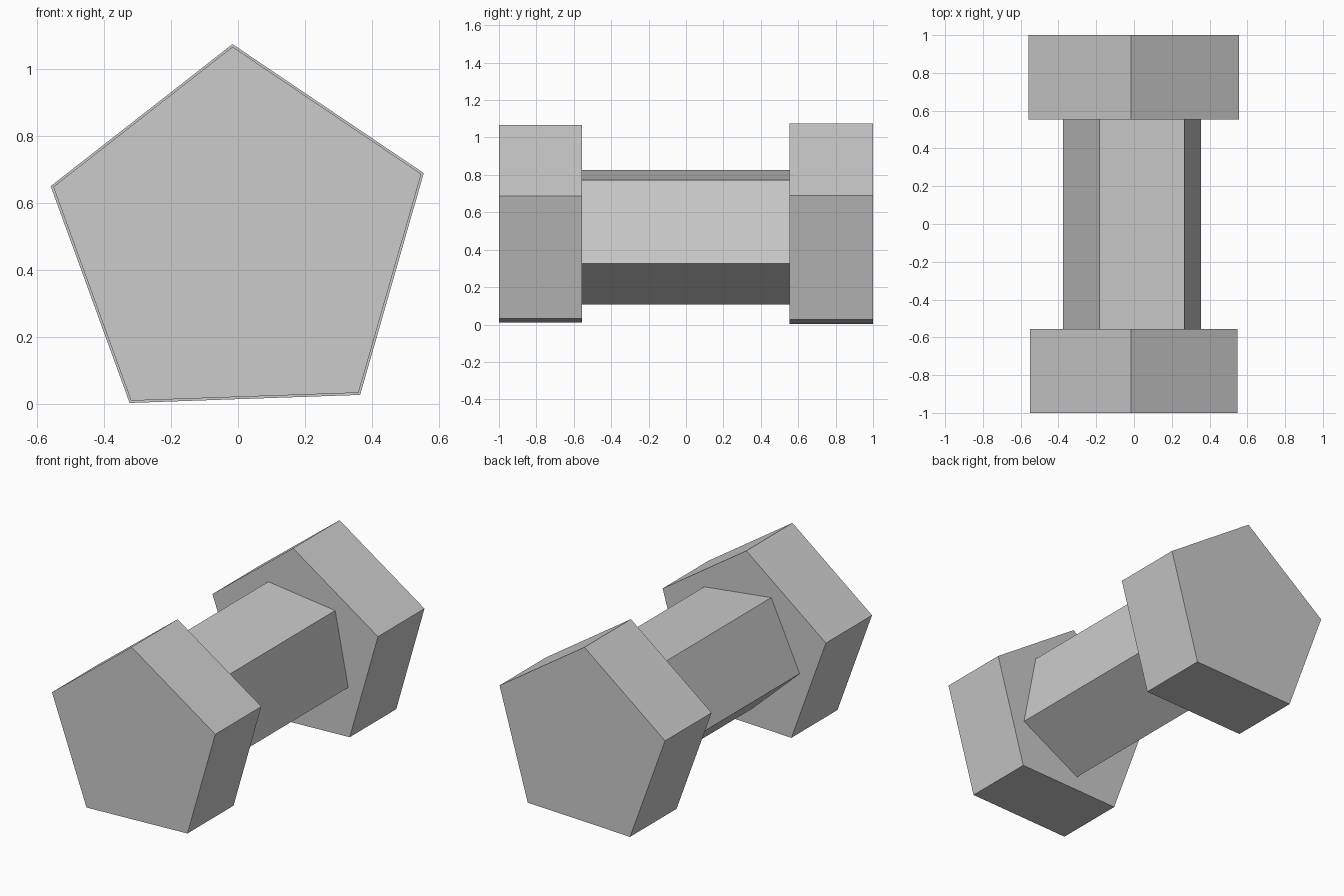
import bpy, bmesh
from math import cos, sin, radians

if "Cube" in bpy.data.objects:
    bpy.data.objects.remove(bpy.data.objects["Cube"])

CX, CZ = 0.004, 0.489  # shared axis of all parts


def pentagon_prism(name, radius, start_deg, y0, y1):
    """Five-sided prism running along y."""
    bm = bmesh.new()
    angles = [radians(start_deg + 72 * i) for i in range(5)]
    ring = [bm.verts.new((CX + radius * cos(a), y0, CZ + radius * sin(a))) for a in angles]
    face = bm.faces.new(ring)
    ext = bmesh.ops.extrude_face_region(bm, geom=[face], use_keep_orig=True)
    moved = [v for v in ext["geom"] if isinstance(v, bmesh.types.BMVert)]
    bmesh.ops.translate(bm, verts=moved, vec=(0, y1 - y0, 0))
    bmesh.ops.recalc_face_normals(bm, faces=bm.faces)
    mesh = bpy.data.meshes.new(name)
    bm.to_mesh(mesh)
    bm.free()
    obj = bpy.data.objects.new(name, mesh)
    bpy.context.collection.objects.link(obj)
    return obj


# Weights at both ends (front one very slightly smaller)
pentagon_prism("front_weight", 0.578, 92, -1.0, -0.557)
pentagon_prism("back_weight", 0.586, 92, 0.553, 1.0)

# Thick handle, twisted relative to the weights
pentagon_prism("handle", 0.386, -24.9, -0.56, 0.556)
